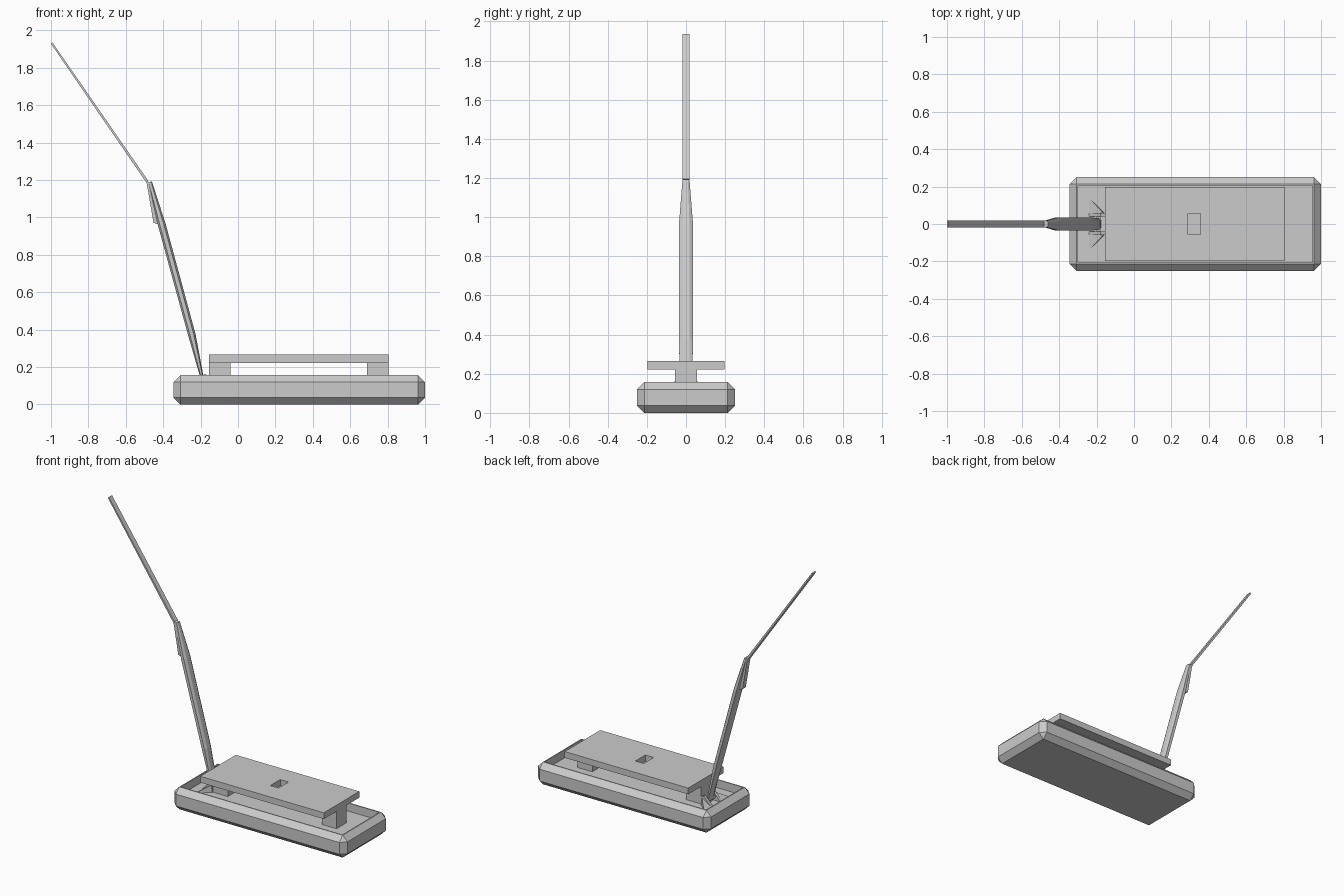
import bpy, bmesh
from mathutils import Vector

cube = bpy.data.objects.get("Cube")
if cube:
    bpy.data.objects.remove(cube, do_unlink=True)

grey = bpy.data.materials.new("plain_grey")
grey.use_nodes = True
grey.diffuse_color = (0.6, 0.6, 0.6, 1)
bsdf = next(n for n in grey.node_tree.nodes if n.type == 'BSDF_PRINCIPLED')
bsdf.inputs["Base Color"].default_value = grey.diffuse_color


def finish(name, bm):
    bmesh.ops.recalc_face_normals(bm, faces=bm.faces[:])
    mesh = bpy.data.meshes.new(name)
    bm.to_mesh(mesh)
    bm.free()
    mesh.materials.append(grey)
    obj = bpy.data.objects.new(name, mesh)
    bpy.context.scene.collection.objects.link(obj)
    return obj


def box_mesh(lo, hi):
    bm = bmesh.new()
    bmesh.ops.create_cube(bm, size=1)
    lo, hi = Vector(lo), Vector(hi)
    for v in bm.verts:
        v.co = (lo + hi) / 2 + v.co * (hi - lo)
    return bm


def loft(name, rings, closed=False):
    """Join equal rings of points with quads; cap the ends unless closed."""
    bm = bmesh.new()
    loops = [[bm.verts.new(p) for p in ring] for ring in rings]
    n = len(loops[0])
    pairs = list(zip(loops, loops[1:]))
    if closed:
        pairs.append((loops[-1], loops[0]))
    for a, b in pairs:
        for i in range(n):
            j = (i + 1) % n
            bm.faces.new((a[i], a[j], b[j], b[i]))
    if not closed:
        bm.faces.new(loops[0])
        bm.faces.new(loops[-1])
    return finish(name, bm)


def rect(x0, x1, y, z):
    return [(x0, -y, z), (x1, -y, z), (x1, y, z), (x0, y, z)]


def side_prism(name, profile, y):
    """Extrude an x-z profile symmetrically across the centre plane."""
    return loft(name, [[(x, s * y, z) for x, z in profile] for s in (-1, 1)])


# Chamfered base tray with a shallow recess
FLOOR = 0.10
bm = box_mesh((-0.345, -0.25, 0), (1.0, 0.25, 0.157))
bmesh.ops.bevel(bm, geom=bm.edges[:], offset=0.037, segments=1,
                affect='EDGES', profile=0.5)
bm.normal_update()
top = max(bm.faces, key=lambda f: f.calc_center_median().z)
bmesh.ops.inset_region(bm, faces=[top], thickness=0.011)
bmesh.ops.inset_region(bm, faces=[top], thickness=0.0002, depth=FLOOR - 0.157)
finish("base_tray", bm)

# Raised plate with a rectangular slot
outer, slot = (-0.155, 0.805, 0.197), (0.29, 0.355, 0.055)
loft("top_plate", [rect(*outer, 0.222), rect(*outer, 0.266),
                   rect(*slot, 0.266), rect(*slot, 0.222)], closed=True)

# Posts carrying the plate
for name, x in (("right_post", -0.155), ("left_post", 0.69)):
    finish(name, box_mesh((x, -0.055, FLOOR), (x + 0.115, 0.055, 0.222)))

# Hinge bracket: two cheeks, a pin, and sloping gussets
for name, s in (("front", -1), ("back", 1)):
    ys = sorted((s * 0.04, s * 0.06))
    side = [(-0.24, FLOOR), (-0.156, FLOOR), (-0.156, 0.155), (-0.18, 0.163)]
    loft(name + "_hinge_cheek", [[(x, y, z) for x, z in side] for y in ys])
    bm = bmesh.new()
    pts = [(-0.24, 0.14, FLOOR), (-0.24, 0.06, FLOOR),
           (-0.16, 0.06, FLOOR), (-0.165, 0.06, 0.15)]
    bmesh.ops.convex_hull(bm, input=[bm.verts.new((x, s * y, z)) for x, y, z in pts])
    finish(name + "_gusset", bm)
side_prism("hinge_pin", [(-0.2, 0.12), (-0.18, 0.12), (-0.18, 0.14), (-0.2, 0.14)], 0.045)

# Tapered lower arm with an eight-sided section
along = Vector((-0.26, 0, 1)).normalized()
across = Vector((along.z, 0, -along.x))
section = [(1, 0.5), (0.5, 1), (-0.5, 1), (-1, 0.5),
           (-1, -0.5), (-0.5, -1), (0.5, -1), (1, -0.5)]
stations = [(-0.183, 0.105, 0.007, 0.03), (-0.246, 0.37, 0.02, 0.036),
            (-0.407, 0.96, 0.021, 0.036), (-0.472, 1.19, 0.012, 0.018)]
loft("lower_arm", [[Vector((x, w * v, z)) + across * (t * u) for u, v in section]
                   for x, z, t, w in stations])

# Backing strip at the elbow and the thin upper rod
side_prism("elbow_strip", [(-0.49, 1.195), (-0.462, 1.185), (-0.415, 0.96), (-0.452, 0.972)], 0.018)
side_prism("upper_rod", [(-0.491, 1.188), (-0.48, 1.196), (-0.992, 1.935), (-1.0, 1.929)], 0.018)
